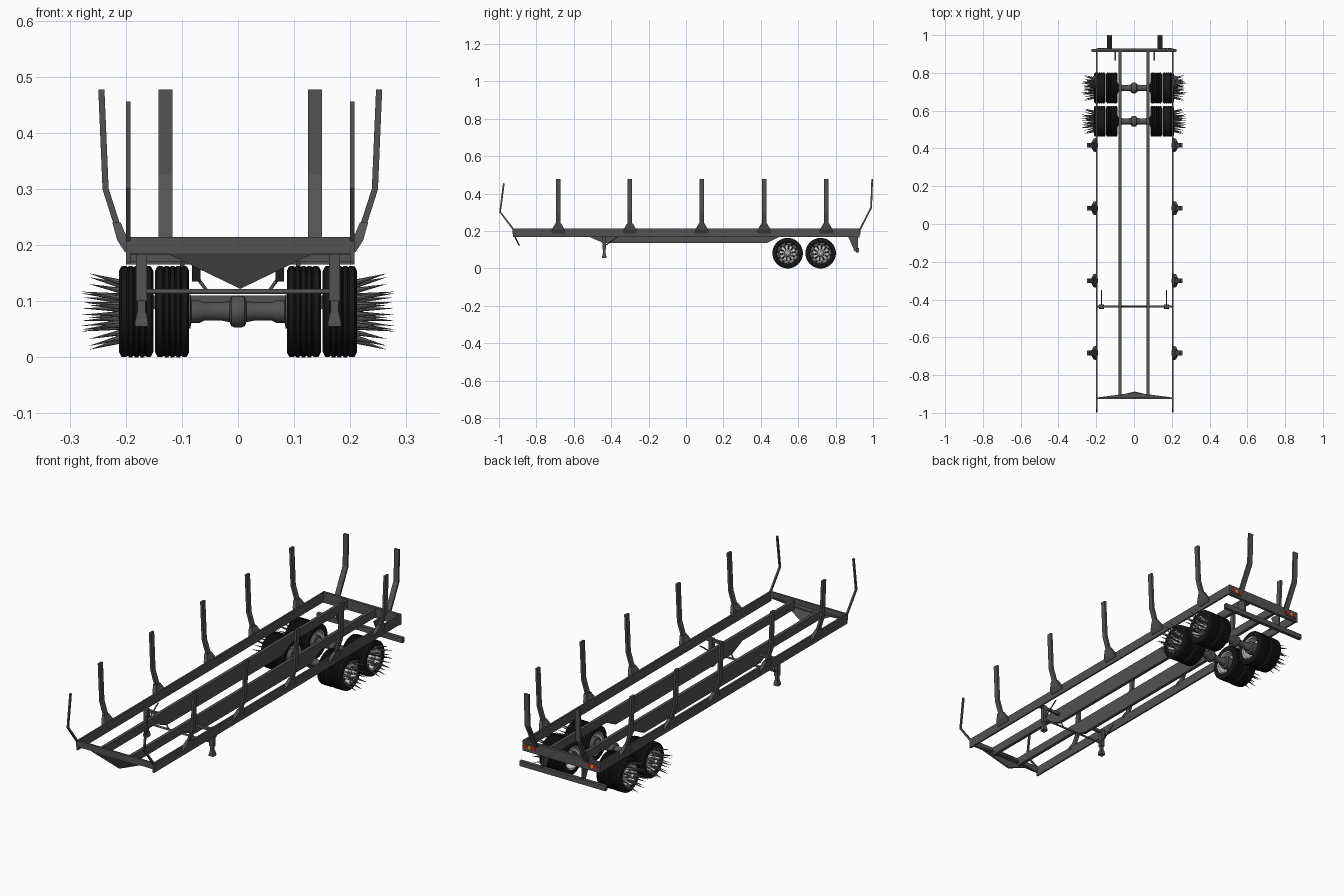
import bpy, bmesh
from math import sin, cos, pi
from mathutils import Vector, Matrix

if "Cube" in bpy.data.objects:
    bpy.data.objects.remove(bpy.data.objects["Cube"])

def mat(name, c):
    m = bpy.data.materials.new(name)
    m.diffuse_color = (*c, 1)
    m.use_nodes = True
    m.node_tree.nodes["Principled BSDF"].inputs["Base Color"].default_value = m.diffuse_color
    return m

STEEL = mat("dark_steel", (0.085, 0.085, 0.085))
RUBBER = mat("rubber", (0.008, 0.008, 0.008))
CHROME = mat("chrome", (0.55, 0.55, 0.55))
SPIKE = mat("spike_steel", (0.12, 0.12, 0.12))
RED = mat("red_lens", (0.6, 0.02, 0.02))
AMBER = mat("amber_lens", (0.8, 0.3, 0.02))
CX = 0.004  # frame sits slightly off the wheel centre line

def finish(name, bm, material=STEEL, smooth=False):
    bmesh.ops.recalc_face_normals(bm, faces=bm.faces)
    me = bpy.data.meshes.new(name)
    bm.to_mesh(me)
    bm.free()
    ob = bpy.data.objects.new(name, me)
    bpy.context.collection.objects.link(ob)
    me.materials.append(material)
    if smooth:
        bpy.ops.object.select_all(action='DESELECT')
        ob.select_set(True)
        bpy.context.view_layer.objects.active = ob
        bpy.ops.object.shade_smooth_by_angle(angle=0.6)
    return ob

def loft(name, rings, material=STEEL):
    """Skin a list of equal-length closed rings and cap the ends."""
    bm = bmesh.new()
    vs = [[bm.verts.new(p) for p in r] for r in rings]
    n = len(vs[0])
    for a, b in zip(vs, vs[1:]):
        for i in range(n):
            bm.faces.new((a[i], a[(i + 1) % n], b[(i + 1) % n], b[i]))
    bm.faces.new(vs[0])
    bm.faces.new(vs[-1])
    return finish(name, bm, material)

def box(name, x, y, z, material=STEEL):
    ring = lambda h: [(x[0], y[0], h), (x[1], y[0], h), (x[1], y[1], h), (x[0], y[1], h)]
    return loft(name, [ring(z[0]), ring(z[1])], material)

def prism_x(name, yz, x0, x1):
    return loft(name, [[(x, *p) for p in yz] for x in (x0, x1)])

def prism_y(name, xz, y0, y1):
    return loft(name, [[(p[0], y, p[1]) for p in xz] for y in (y0, y1)])

def stroke(path, t):
    """Outline of a polyline of thickness t."""
    pts = [Vector(p) for p in path]
    left, right = [], []
    for i, p in enumerate(pts):
        d = (pts[min(i + 1, len(pts) - 1)] - pts[max(i - 1, 0)]).normalized()
        nrm = Vector((-d.y, d.x)) * t / 2
        left.append(tuple(p + nrm))
        right.append(tuple(p - nrm))
    return left + right[::-1]

def add_cone(bm, a, b, r1, r2, seg):
    a, b = Vector(a), Vector(b)
    d = b - a
    m = Matrix.Translation((a + b) / 2) @ d.to_track_quat('Z', 'Y').to_matrix().to_4x4()
    bmesh.ops.create_cone(bm, cap_ends=True, segments=seg, radius1=r1, radius2=r2,
                          depth=d.length, matrix=m)

def rod(name, a, b, r, seg=12, material=STEEL):
    bm = bmesh.new()
    add_cone(bm, a, b, r, r, seg)
    return finish(name, bm, material, True)

def lathe(name, prof, y, z, s, material, seg=40, closed=False):
    """Spin (x, radius) points around the axle line; s mirrors across x."""
    bm = bmesh.new()
    rings = [[bm.verts.new((s * x, y + r * cos(2 * pi * k / seg), z + r * sin(2 * pi * k / seg)))
              for k in range(seg)] for x, r in prof]
    for a, b in list(zip(rings, rings[1:])) + ([(rings[-1], rings[0])] if closed else []):
        for k in range(seg):
            bm.faces.new((a[k], a[(k + 1) % seg], b[(k + 1) % seg], b[k]))
    if not closed:
        bm.faces.new(rings[0])
        bm.faces.new(rings[-1])
    return finish(name, bm, material, True)

# Frame: side rails, deep centre beams, front and rear headers
beam = [(-0.91, 0.21), (0.92, 0.21), (0.92, 0.17), (0.5, 0.17), (0.43, 0.135),
        (-0.44, 0.135), (-0.52, 0.17), (-0.91, 0.17)]
for s in (-1, 1):
    box("side_rail", (CX + s * 0.196, CX + s * 0.204), (-0.925, 0.925), (0.168, 0.213))
    prism_x("centre_beam", beam, s * 0.067, s * 0.082)
box("front_header", (CX - 0.204, CX + 0.204), (-0.927, -0.918), (0.185, 0.214))
box("rear_header", (CX - 0.204, CX + 0.204), (0.915, 0.928), (0.165, 0.214))
loft("front_skid_plate", [[(CX - 0.135, y, 0.187), (CX + 0.135, y, 0.187), (CX, y + 0.032, 0.122)]
                          for y in (-0.927, -0.919)])
loft("front_gusset", [[(CX - 0.2, -0.919, z), (CX + 0.2, -0.919, z), (CX, -0.892, z)]
                      for z in (0.183, 0.19)])

# Stakes and their flared sockets
post = [(0.199, 0.2), (0.219, 0.234), (0.240, 0.3), (0.2475, 0.477)]
for s in (-1, 1):
    side = "left" if s < 0 else "right"
    for y in (-0.683, -0.3, 0.084, 0.418, 0.75):
        prism_y(side + "_stake", [(CX + s * x, z) for x, z in stroke(post, 0.011)], y - 0.012, y + 0.012)
        ring = lambda x0, x1, w, z: [(CX + s * x0, y - w, z), (CX + s * x1, y - w, z),
                                     (CX + s * x1, y + w, z), (CX + s * x0, y + w, z)]
        loft(side + "_stake_socket", [ring(0.198, 0.206, 0.037, 0.188), ring(0.2, 0.219, 0.034, 0.208),
                                      ring(0.213, 0.228, 0.016, 0.24)])
    prism_x("front_stake", stroke([(-0.92, 0.205), (-0.994, 0.302), (-0.974, 0.455)], 0.009),
            CX + s * 0.196, CX + s * 0.204)
    prism_x("rear_stake", stroke([(0.926, 0.2), (0.99, 0.325), (0.9955, 0.477)], 0.009),
            CX + s * 0.121, CX + s * 0.146)

# Landing gear
for s in (-1, 1):
    x = s * 0.172
    box("landing_leg_upper", (x - 0.01, x + 0.01), (-0.447, -0.427), (0.1, 0.185))
    box("landing_leg_lower", (x - 0.007, x + 0.007), (-0.444, -0.43), (0.06, 0.105))
    loft("landing_foot", [[(x - w, -0.437 - w, z), (x + w, -0.437 - w, z), (x + w, -0.437 + w, z),
                           (x - w, -0.437 + w, z)] for w, z in ((0.012, 0.055), (0.012, 0.061), (0.008, 0.08))])
    rod("landing_brace", (x, -0.435, 0.12), (x, -0.352, 0.18), 0.003)
    rod("shaft_hanger", (s * 0.053, -0.437, 0.115), (s * 0.075, -0.437, 0.145), 0.003)
    box("landing_arm", (s * 0.08, s * 0.2), (-0.443, -0.431), (0.17, 0.183))
rod("landing_cross_shaft", (-0.165, -0.437, 0.117), (0.165, -0.437, 0.117), 0.0045)

# Rear bumper, its brackets and the lamps
box("rear_bumper", (-0.225, 0.225), (0.91, 0.926), (0.086, 0.11))
for s in (-1, 1):
    prism_x("bumper_bracket", [(0.865, 0.175), (0.92, 0.175), (0.92, 0.09), (0.902, 0.09)],
            CX + s * 0.103 - 0.004, CX + s * 0.103 + 0.004)
    box("lamp_housing", (CX + s * 0.13, CX + s * 0.198), (0.927, 0.930), (0.176, 0.203))
    for i, m in enumerate((RED, AMBER, RED)):
        x = CX + s * (0.185 - 0.021 * i)
        rod("rear_lamp", (x, 0.926, 0.19), (x, 0.933, 0.19), 0.009, 16, m)

# Axles, dual wheels and spiked hubs
groove = []
for k in range(4):
    g = 0.012 + 0.0105 * k
    groove += [(g, 0.0815), (g + 0.001, 0.079), (g + 0.003, 0.079), (g + 0.004, 0.0815)]
tyre = [(0.004, 0.052), (0, 0.06), (0, 0.072), (0.004, 0.0805)] + groove + \
       [(0.057, 0.0805), (0.061, 0.072), (0.061, 0.06), (0.057, 0.052)]
axle = [(-0.14, 0.03), (-0.085, 0.03), (-0.083, 0.02), (-0.068, 0.02), (-0.06, 0.016), (-0.03, 0.016),
        (-0.015, 0.019), (-0.012, 0.026), (-0.006, 0.0285)]
axle += [(-x, r) for x, r in axle[::-1]]
Z = 0.0815
for y in (0.5435, 0.72):
    lathe("axle", axle, y, Z, 1, STEEL, 24)
    for s in (-1, 1):
        lathe("inner_tyre", [(x + 0.087, r) for x, r in tyre], y, Z, s, RUBBER, 40, True)
        lathe("outer_tyre", [(x + 0.151, r) for x, r in tyre], y, Z, s, RUBBER, 40, True)
        lathe("inner_rim", [(0.089, 0.054), (0.092, 0.049), (0.125, 0.046), (0.13, 0.02),
                            (0.135, 0.02), (0.147, 0.052), (0.1, 0.0535)], y, Z, s, CHROME, 40, True)
        lathe("outer_rim", [(0.153, 0.05), (0.209, 0.054), (0.208, 0.05), (0.185, 0.047), (0.178, 0.043),
                            (0.183, 0.03), (0.183, 0.02), (0.205, 0.017), (0.212, 0.009)], y, Z, s, CHROME)
        holes, lugs, spikes = bmesh.new(), bmesh.new(), bmesh.new()
        for k in range(10):
            a = 2 * pi * (k + 0.25) / 10
            at = lambda x, r, b: (s * x, y + r * cos(b), Z + r * sin(b))
            add_cone(holes, at(0.177, 0.037, a), at(0.1815, 0.037, a), 0.006, 0.006, 12)
            add_cone(lugs, at(0.18, 0.027, a), at(0.212, 0.028, a), 0.005, 0.005, 6)
            add_cone(spikes, at(0.212, 0.028, a), at(0.279, 0.036, a), 0.005, 0, 8)
            add_cone(spikes, at(0.2, 0.05, a + 0.31), at(0.266, 0.069, a + 0.31), 0.006, 0, 8)
        finish("rim_hand_holes", holes, RUBBER)
        finish("lug_nuts", lugs, CHROME)
        finish("wheel_spikes", spikes, SPIKE, True)
